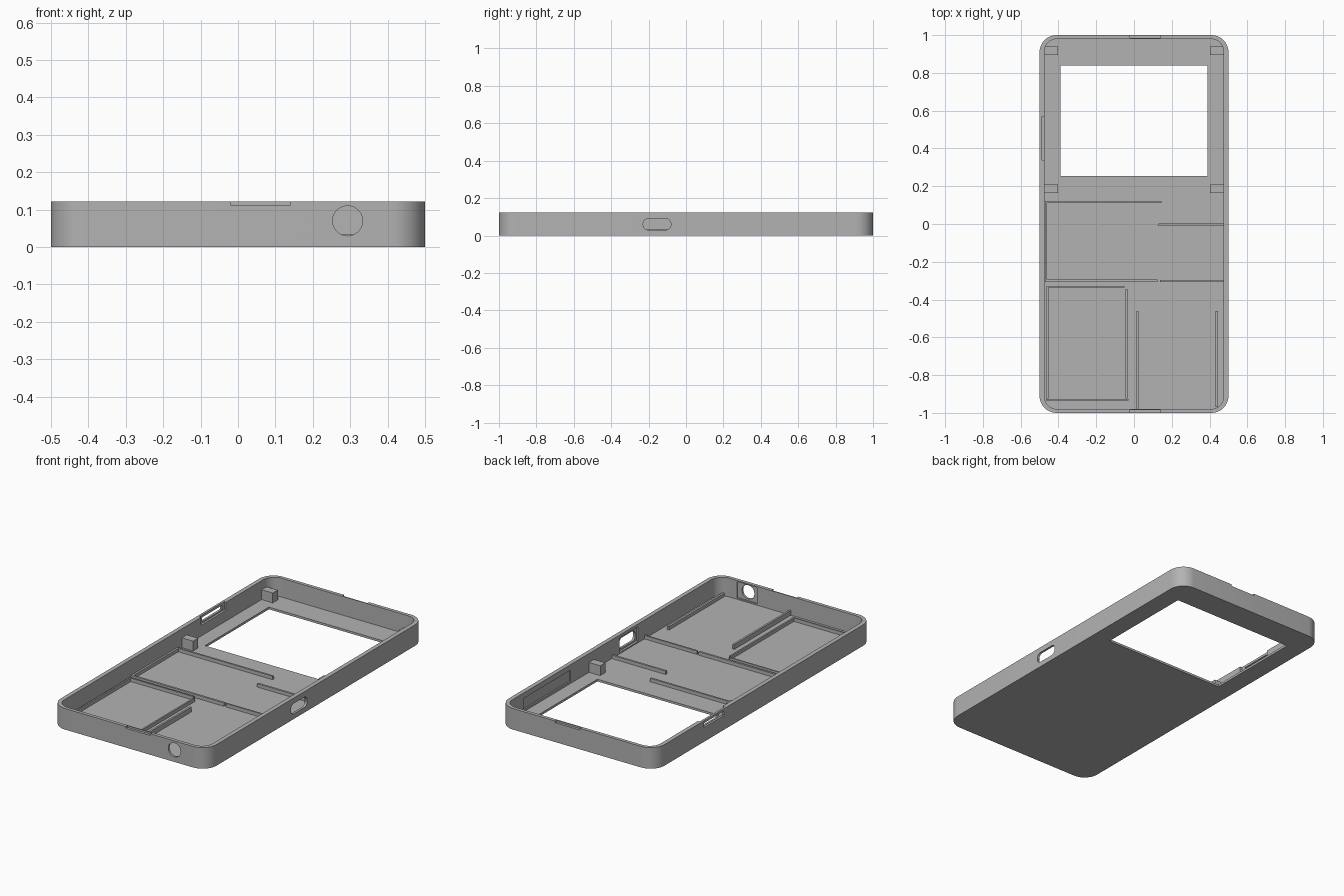
import bpy, bmesh, math

if "Cube" in bpy.data.objects:
    bpy.data.objects.remove(bpy.data.objects["Cube"])

grey = bpy.data.materials.new("plain grey")
grey.use_nodes = True
grey.diffuse_color = (0.45, 0.45, 0.45, 1)
grey.node_tree.nodes["Principled BSDF"].inputs["Base Color"].default_value = (0.45, 0.45, 0.45, 1)


def prism(name, outline, vec):
    """Extrude a flat outline along a vector into a closed solid."""
    bm = bmesh.new()
    face = bm.faces.new([bm.verts.new(p) for p in outline])
    res = bmesh.ops.extrude_face_region(bm, geom=[face])
    moved = [v for v in res["geom"] if isinstance(v, bmesh.types.BMVert)]
    bmesh.ops.translate(bm, verts=moved, vec=vec)
    bmesh.ops.recalc_face_normals(bm, faces=bm.faces)
    mesh = bpy.data.meshes.new(name)
    bm.to_mesh(mesh)
    bm.free()
    mesh.materials.append(grey)
    obj = bpy.data.objects.new(name, mesh)
    bpy.context.collection.objects.link(obj)
    return obj


def rounded(w, h, r, n=10):
    """Rounded rectangle as 2D points, half sizes w and h."""
    pts = []
    for k, (sx, sy) in enumerate([(1, 1), (-1, 1), (-1, -1), (1, -1)]):
        for i in range(n + 1):
            a = math.pi / 2 * (k + i / n)
            pts.append((sx * (w - r) + r * math.cos(a), sy * (h - r) + r * math.sin(a)))
    return pts


def box(name, x0, x1, y0, y1, z0, z1):
    base = [(x0, y0, z0), (x1, y0, z0), (x1, y1, z0), (x0, y1, z0)]
    return prism(name, base, (0, 0, z1 - z0))


def cut(target, cutter):
    mod = target.modifiers.new("cut", "BOOLEAN")
    mod.operation = "DIFFERENCE"
    mod.solver = "EXACT"
    mod.object = cutter
    bpy.context.view_layer.objects.active = target
    bpy.ops.object.modifier_apply(modifier=mod.name)
    bpy.data.objects.remove(cutter)


HEIGHT, FLOOR, RIDGE = 0.122, 0.013, 0.033
IN_X, IN_Y = 0.475, 0.98

# Tray shell with rounded corners
case = prism("case_shell", [(x, y, 0) for x, y in rounded(0.5, 1, 0.09)], (0, 0, HEIGHT))
cut(case, prism("cavity", [(x, y, FLOOR) for x, y in rounded(IN_X, IN_Y, 0.068)], (0, 0, 0.3)))

# Screen window
cut(case, box("window_cutter", -0.39, 0.39, 0.255, 0.84, -0.1, 0.1))

# Shallow pry notches on the outer rim, front and back
for s in (-1, 1):
    y0, y1 = sorted((s * 0.986, s * 1.1))
    cut(case, box("notch_cutter", -0.02, 0.14, y0, y1, 0.112, 0.2))

# Side wall recesses and switch opening
cut(case, box("switch_recess", -0.487, -0.44, 0.34, 0.57, 0.075, 0.2))
cut(case, box("switch_slot", -0.6, -0.44, 0.365, 0.55, 0.083, 0.108))
cut(case, box("port_recess", 0.44, 0.487, -0.24, -0.07, 0.02, 0.105))
cut(case, box("long_recess", 0.44, 0.483, 0.38, 0.81, 0.025, 0.09))
cut(case, box("jack_recess", 0.23, 0.36, -0.988, -0.94, 0.02, 0.115))

# Rounded port slot and round jack hole
port = [(0.4, y - 0.155, z + 0.06) for y, z in rounded(0.074, 0.03, 0.027)]
cut(case, prism("port_slot", port, (0.2, 0, 0)))
jack = [(0.293 + x, -1.1, 0.07 + z) for x, z in rounded(0.04, 0.04, 0.0399)]
cut(case, prism("jack_hole", jack, (0, 0.2, 0)))

bpy.ops.object.select_all(action="DESELECT")
case.select_set(True)
bpy.context.view_layer.objects.active = case
bpy.ops.object.shade_smooth_by_angle(angle=math.radians(25))

# Locating ridges on the floor: x0, x1, y0, y1
ridges = {
    "board_ridge_back": (-0.47, 0.145, 0.111, 0.122),
    "board_ridge_side": (-0.472, -0.461, -0.307, 0.122),
    "board_ridge_front": (-0.47, 0.125, -0.307, -0.295),
    "port_ridge_front": (0.137, 0.478, -0.307, -0.297),
    "port_ridge_back": (0.13, 0.478, -0.01, 0.002),
    "battery_ridge_back": (-0.462, -0.05, -0.336, -0.328),
    "battery_ridge_right": (-0.462, -0.453, -0.925, -0.336),
    "battery_ridge_left": (-0.044, -0.035, -0.925, -0.345),
    "battery_ridge_front": (-0.465, -0.03, -0.935, -0.926),
    "jack_ridge_outer": (0.432, 0.444, -0.97, -0.46),
}
for name, (x0, x1, y0, y1) in ridges.items():
    box(name, x0, x1, y0, y1, FLOOR - 0.003, RIDGE)
box("jack_ridge_inner", 0.013, 0.024, -0.982, -0.46, FLOOR - 0.003, RIDGE + 0.008)

# Screen mounting blocks
for side, s in (("left", 1), ("right", -1)):
    for place, y in (("back", 0.917), ("front", 0.187)):
        x0, x1 = sorted((s * 0.403, s * 0.479))
        box(f"mount_block_{place}_{side}", x0, x1, y - 0.023, y + 0.023, FLOOR - 0.003, 0.07)
